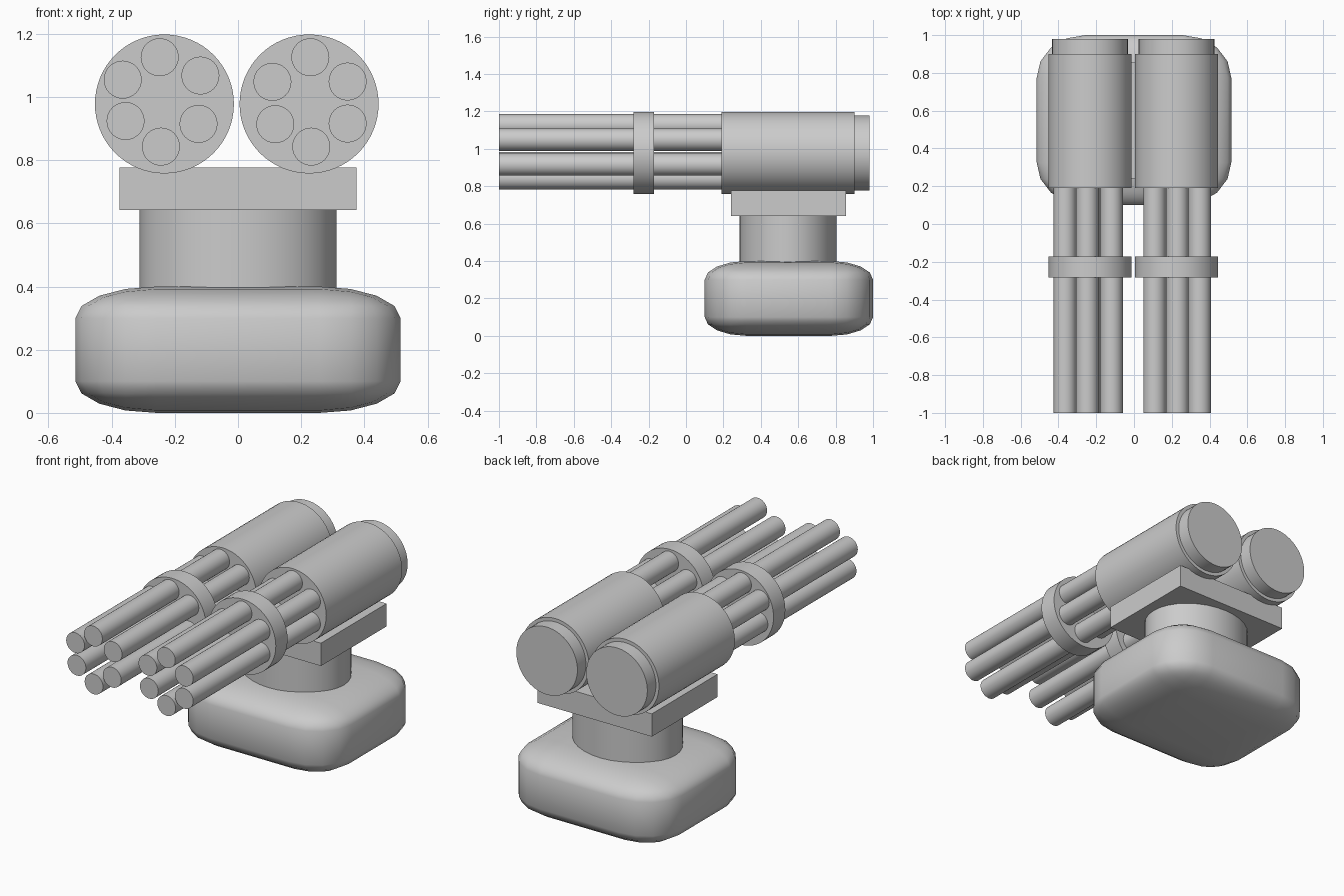
import bpy, math

if "Cube" in bpy.data.objects:
    bpy.data.objects.remove(bpy.data.objects["Cube"])


def smooth(obj):
    bpy.context.view_layer.objects.active = obj
    obj.select_set(True)
    bpy.ops.object.shade_smooth_by_angle(angle=math.radians(35))
    obj.select_set(False)


def box(name, lo, hi):
    centre = [(a + b) / 2 for a, b in zip(lo, hi)]
    bpy.ops.mesh.primitive_cube_add(size=1, location=centre)
    obj = bpy.context.object
    obj.name = name
    obj.scale = [b - a for a, b in zip(lo, hi)]
    obj.select_set(False)
    return obj


def tube(name, x, z, r, y0, y1, sides):
    """Solid cylinder running along y."""
    bpy.ops.mesh.primitive_cylinder_add(
        vertices=sides, radius=r, depth=y1 - y0,
        location=(x, (y0 + y1) / 2, z), rotation=(math.pi / 2, 0, 0))
    obj = bpy.context.object
    obj.name = name
    smooth(obj)
    return obj


# Pillow-shaped base: bevelled unit cube, stretched
base = box("base", (-0.515, 0.10, 0.0), (0.515, 1.0, 0.40))
bevel = base.modifiers.new("round", 'BEVEL')
bevel.width = 0.25
bevel.segments = 4
bpy.context.view_layer.objects.active = base
bpy.ops.object.modifier_apply(modifier="round")
smooth(base)

# Oval pedestal
bpy.ops.mesh.primitive_cylinder_add(vertices=32, radius=1, depth=0.30,
                                    location=(0, 0.545, 0.50))
pedestal = bpy.context.object
pedestal.name = "pedestal"
pedestal.scale = (0.312, 0.26, 1)
smooth(pedestal)

# Mounting plate
box("mounting_plate", (-0.375, 0.24, 0.642), (0.375, 0.855, 0.777))

# Two gun clusters: centre x and six slightly irregular barrel positions (x, z)
guns = {
    "left": (-0.233, [(-0.365, 1.055), (-0.248, 1.126), (-0.119, 1.068),
                      (-0.125, 0.915), (-0.244, 0.843), (-0.356, 0.924)]),
    "right": (0.225, [(0.109, 1.048), (0.229, 1.126), (0.347, 1.049),
                      (0.347, 0.916), (0.232, 0.843), (0.118, 0.914)]),
}
for side, (cx, barrels) in guns.items():
    tube(f"{side}_housing", cx, 0.978, 0.22, 0.19, 0.90, 64)
    tube(f"{side}_rear_cap", cx, 0.978, 0.20, 0.88, 0.98, 64)
    tube(f"{side}_barrel_clamp", cx, 0.978, 0.22, -0.282, -0.172, 64)
    for i, (x, z) in enumerate(barrels, 1):
        tube(f"{side}_barrel_{i}", x, z, 0.06, -1.0, 0.22, 32)
